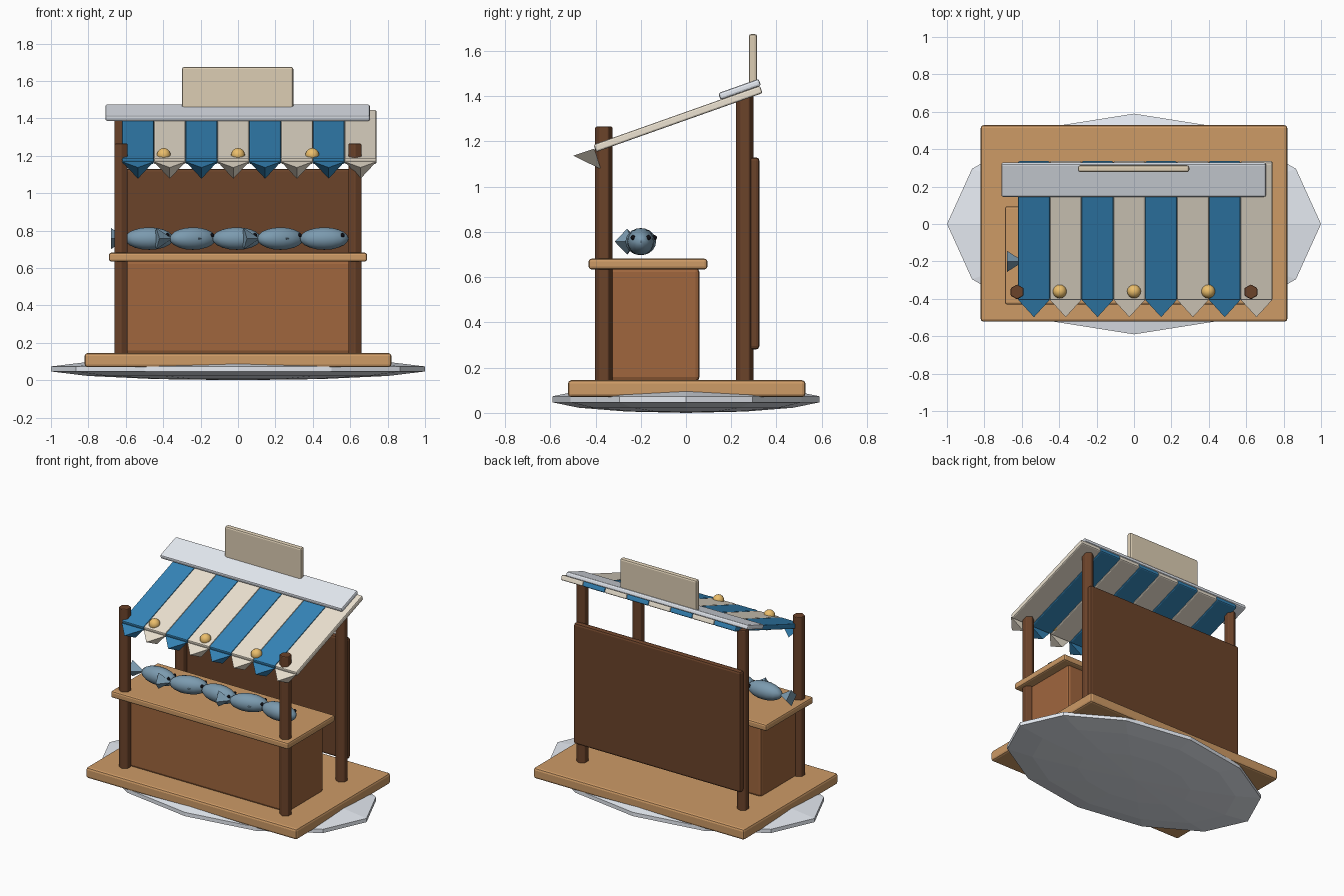
import bpy, bmesh, math
from mathutils import Matrix, Vector

if "Cube" in bpy.data.objects:
    bpy.data.objects.remove(bpy.data.objects["Cube"])

SLOPE = math.radians(19.5)


def material(name, rgb):
    m = bpy.data.materials.new(name)
    m.diffuse_color = (*[c ** 2.2 for c in rgb], 1)
    m.use_nodes = True
    m.node_tree.nodes["Principled BSDF"].inputs["Base Color"].default_value = m.diffuse_color
    return m


SNOW = material("snow", (0.90, 0.92, 0.95))
LIGHT_WOOD = material("light_wood", (0.80, 0.60, 0.40))
MID_WOOD = material("mid_wood", (0.62, 0.40, 0.25))
DARK_WOOD = material("dark_wood", (0.42, 0.27, 0.18))
BLUE = material("blue_cloth", (0.22, 0.52, 0.72))
CREAM = material("cream_cloth", (0.93, 0.89, 0.82))
SAND = material("sign_board", (0.86, 0.80, 0.70))
GOLD = material("gold", (0.92, 0.74, 0.42))
FISH = material("fish_skin", (0.48, 0.60, 0.68))
EYE = material("eye", (0.08, 0.08, 0.10))


def finish(bm, name, mat, smooth=None, bevel=0):
    bmesh.ops.recalc_face_normals(bm, faces=bm.faces)
    me = bpy.data.meshes.new(name)
    bm.to_mesh(me)
    bm.free()
    me.materials.append(mat)
    ob = bpy.data.objects.new(name, me)
    bpy.context.collection.objects.link(ob)
    if bevel:
        mod = ob.modifiers.new("bevel", 'BEVEL')
        mod.width, mod.segments = bevel, 2
    if smooth:
        bpy.ops.object.select_all(action='DESELECT')
        ob.select_set(True)
        bpy.context.view_layer.objects.active = ob
        bpy.ops.object.shade_smooth_by_angle(angle=math.radians(smooth))
    return ob


def box(name, mat, center, size, bevel=0.012, tilt=0):
    bm = bmesh.new()
    bmesh.ops.create_cube(bm, size=1, matrix=Matrix.Translation(center)
                          @ Matrix.Rotation(tilt, 4, 'X') @ Matrix.Diagonal((*size, 1)))
    return finish(bm, name, mat, bevel=bevel)


def ball(name, mat, matrix, scale, seg, rings, smooth=None):
    bm = bmesh.new()
    bmesh.ops.create_uvsphere(bm, u_segments=seg, v_segments=rings, radius=1,
                              matrix=matrix @ Matrix.Diagonal((*scale, 1)))
    return finish(bm, name, mat, smooth)


def post(name, x, y, z0, z1):
    # hexagonal, with a corner towards +y and -y
    bm = bmesh.new()
    bmesh.ops.create_cone(bm, cap_ends=True, segments=6, radius1=0.04, radius2=0.04, depth=z1 - z0)
    if max(v.co.y for v in bm.verts) < 0.039:
        bm.transform(Matrix.Rotation(math.radians(30), 4, 'Z'))
    bm.transform(Matrix.Translation((x, y, (z0 + z1) / 2)))
    return finish(bm, name, DARK_WOOD, bevel=0.006)


# Snow mound and platform
ball("snow_mound", SNOW, Matrix.Translation((0, 0, 0.06)), (1.0257, 0.605, 0.06), 12, 7)
box("platform", LIGHT_WOOD, (0, 0.003, 0.107), (1.64, 1.05, 0.075), 0.015)

# Counter and back wall
box("counter_body", MID_WOOD, (0, -0.143, 0.39), (1.25, 0.405, 0.50), 0.018)
box("counter_top", LIGHT_WOOD, (0, -0.168, 0.658), (1.38, 0.525, 0.047))
box("back_panel", DARK_WOOD, (0, 0.302, 0.705), (1.30, 0.045, 0.85), 0.015)

# Posts
for side, x in (("left", -0.625), ("right", 0.625)):
    post("front_post_" + side, x, -0.363, 0.12, 1.265)
    post("back_post_" + side, x, 0.26, 0.12, 1.41)

# Striped awning with a pointed scallop under each stripe
for i in range(8):
    x = -0.535 + 0.17 * i
    mat = (BLUE, CREAM)[i % 2]
    box(f"awning_stripe_{i}", mat, (x, -0.035, 1.300), (0.17, 0.78, 0.035), 0.008, SLOPE)
    bm = bmesh.new()
    v = [bm.verts.new(p) for p in ((x - 0.085, -0.405, 1.168), (x + 0.085, -0.405, 1.168),
                                   (x, -0.376, 1.077), (x, -0.498, 1.137))]
    for a, b, c in ((0, 1, 2), (0, 1, 3), (1, 2, 3), (2, 0, 3)):
        bm.faces.new((v[a], v[b], v[c]))
    finish(bm, f"awning_scallop_{i}", mat)

# Snow board along the ridge, sign above it, round lamps near the front edge
box("ridge_snow", SNOW, (-0.002, 0.237, 1.43), (1.415, 0.19, 0.032), 0.01, SLOPE)
box("sign", SAND, (-0.002, 0.296, 1.55), (0.595, 0.037, 0.25), 0.012)
for i, x in enumerate((-0.397, 0, 0.397)):
    ball(f"lamp_{i}", GOLD, Matrix.Translation((x, -0.36, 1.204)), (0.037,) * 3, 16, 10, 40)

# Row of fish, every second one turned slightly
for i in range(5):
    place = (Matrix.Translation((-0.475 + 0.234 * i, -0.2, 0.757))
             @ Matrix.Rotation(0.3 * (i % 2), 4, 'Z'))
    ball(f"fish_body_{i}", FISH, place, (0.13, 0.06, 0.06), 16, 10, 40)
    bm = bmesh.new()
    r, base = 0.057, -0.205
    ring = [bm.verts.new((base, r * math.cos(a * math.pi / 2), r * math.sin(a * math.pi / 2)))
            for a in range(4)]
    tip = bm.verts.new((base + 0.09, 0, 0))
    bm.faces.new(ring)
    for a in range(4):
        bm.faces.new((ring[a], ring[(a + 1) % 4], tip))
    bm.transform(place)
    finish(bm, f"fish_tail_{i}", FISH)
    for s in (-1, 1):
        ball(f"fish_eye_{i}_{'front' if s < 0 else 'back'}", EYE,
             place @ Matrix.Translation((0.098, 0.034 * s, 0.018)), (0.011,) * 3, 8, 6, 60)
